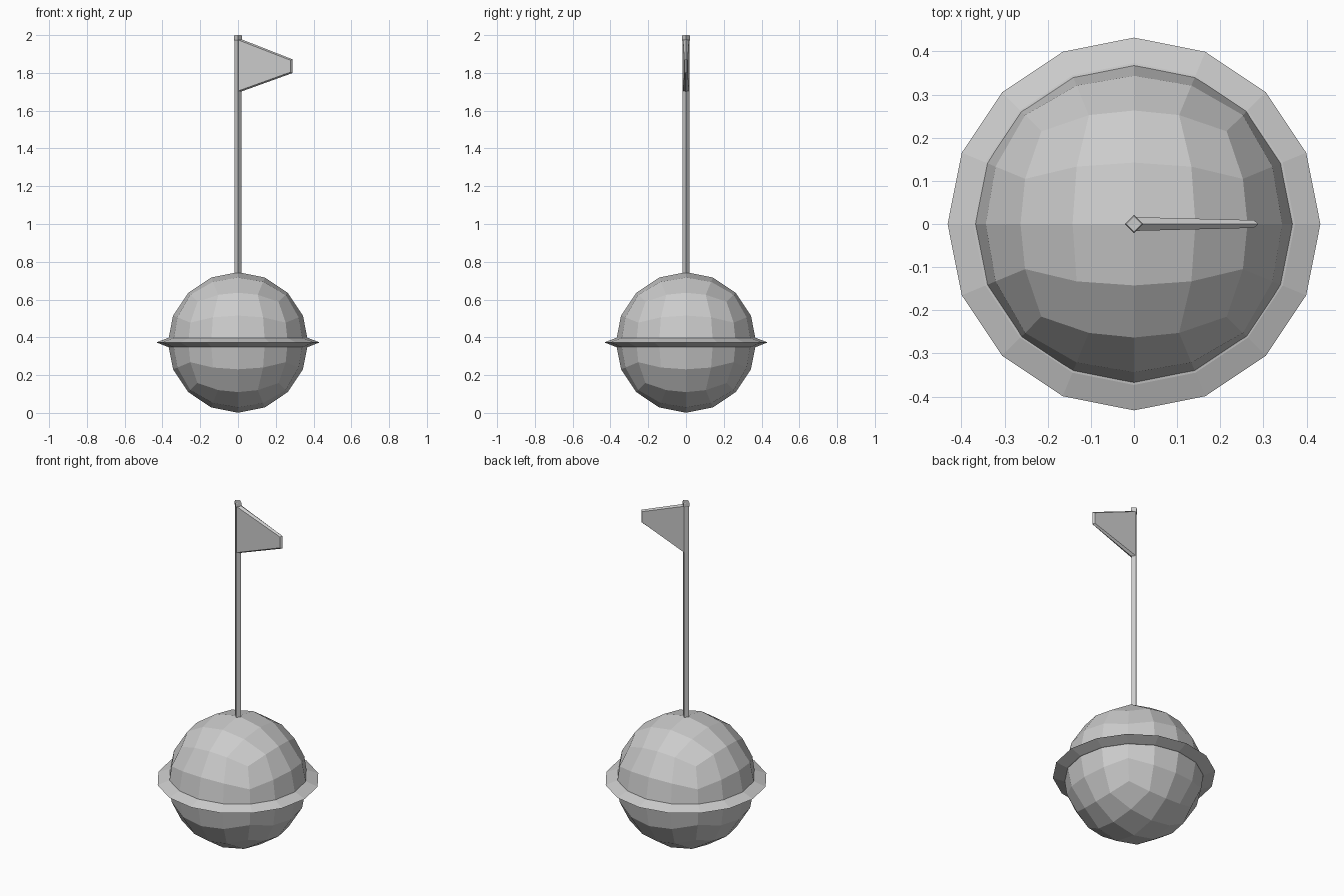
import bpy, bmesh, math

if "Cube" in bpy.data.objects:
    bpy.data.objects.remove(bpy.data.objects["Cube"])

CZ, R = 0.373, 0.372


def add_object(name, bm):
    bmesh.ops.recalc_face_normals(bm, faces=bm.faces)
    mesh = bpy.data.meshes.new(name)
    bm.to_mesh(mesh)
    bm.free()
    obj = bpy.data.objects.new(name, mesh)
    bpy.context.collection.objects.link(obj)
    return obj


def lathe(name, profile, sides, cap=True, closed=False):
    """Stack rings of (radius, z); cap the ends or join them in a loop."""
    bm = bmesh.new()
    rings = [[bm.verts.new((r * math.cos(2 * math.pi * i / sides),
                            r * math.sin(2 * math.pi * i / sides), z))
              for i in range(sides)] for r, z in profile]
    pairs = list(zip(rings, rings[1:]))
    if closed:
        pairs.append((rings[-1], rings[0]))
    for a, b in pairs:
        for i in range(sides):
            j = (i + 1) % sides
            bm.faces.new((a[i], a[j], b[j], b[i]))
    if cap and not closed:
        bm.faces.new(rings[0])
        bm.faces.new(rings[-1])
    return add_object(name, bm)


# Float ball: subdivided cube projected to a sphere at equal angles
bm = bmesh.new()
bmesh.ops.create_cube(bm, size=2)
bmesh.ops.subdivide_edges(bm, edges=bm.edges[:], cuts=3, use_grid_fill=True)
for v in bm.verts:
    for k in range(3):
        v.co[k] = math.tan(v.co[k] * math.pi / 4)
    v.co = v.co.normalized() * R
    v.co.z += CZ
add_object("float_ball", bm)

# Sharp-edged collar around the equator
lathe("collar", [(0.35, CZ - 0.027), (0.373, CZ - 0.023), (0.432, CZ),
                 (0.373, CZ + 0.023), (0.35, CZ + 0.027)], 16, closed=True)

# Four-sided pole and its cap
lathe("pole", [(0.018, 0.70), (0.018, 1.975)], 4)
lathe("pole_cap", [(0.018, 1.970), (0.022, 1.976), (0.022, 1.994), (0.018, 2.0)], 4)

# Pennant: tapered plate with ridged edges
bm = bmesh.new()
outer = [(0.0, 1.695), (0.288, 1.799), (0.288, 1.872), (0.0, 1.985)]
inner = [(0.0, 1.704, 0.016), (0.278, 1.804, 0.009),
         (0.278, 1.867, 0.009), (0.0, 1.975, 0.016)]
rim = [bm.verts.new((x, 0, z)) for x, z in outer]
for s in (-1, 1):
    side = [bm.verts.new((x, s * y, z)) for x, z, y in inner]
    bm.faces.new(side)
    for i in range(4):
        j = (i + 1) % 4
        bm.faces.new((rim[i], rim[j], side[j], side[i]))
add_object("pennant", bm)
